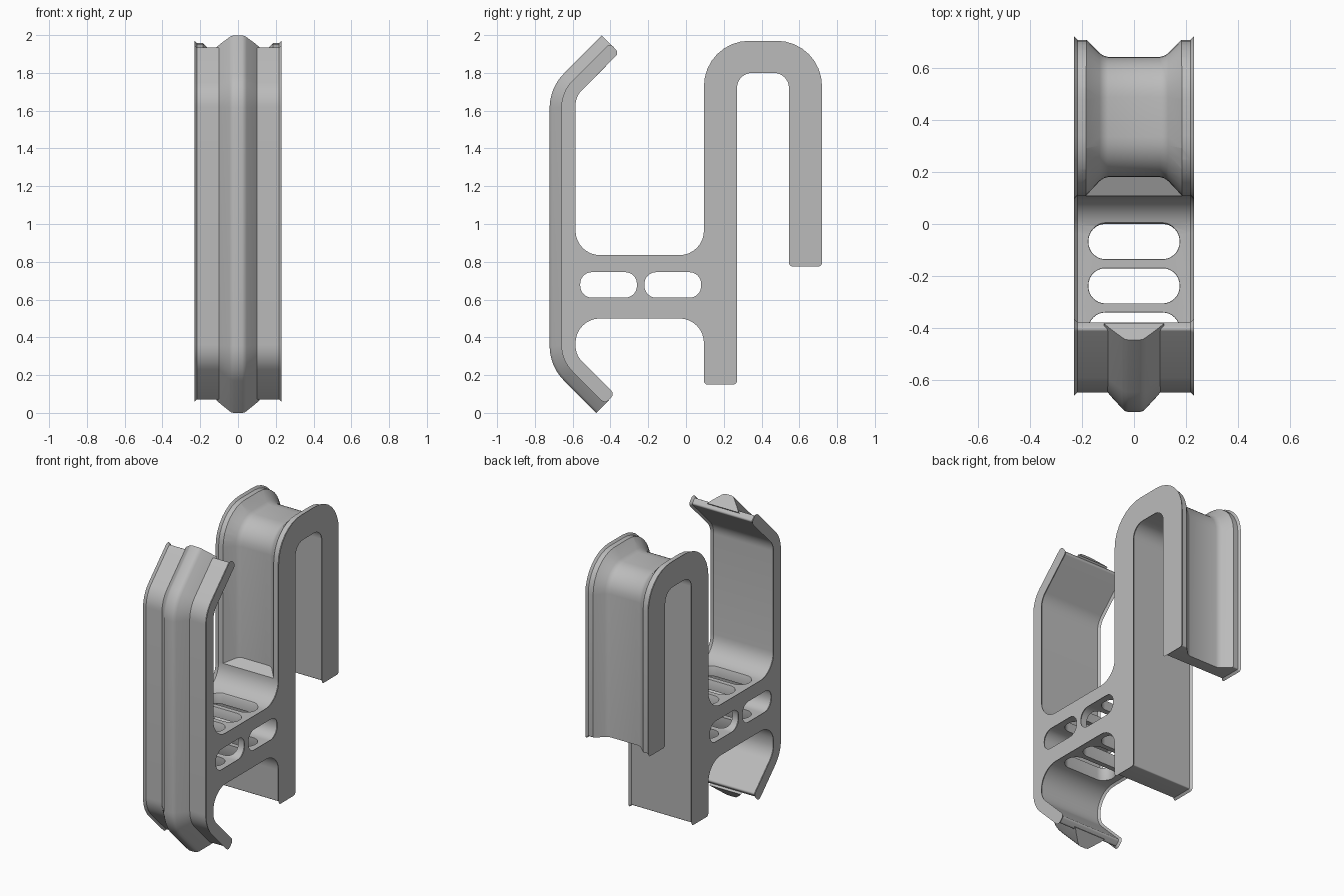
import bpy, bmesh, math
from mathutils import Vector

if "Cube" in bpy.data.objects:
    bpy.data.objects.remove(bpy.data.objects["Cube"])

grey = bpy.data.materials.new("plain grey")
grey.use_nodes = True
grey.diffuse_color = (0.5, 0.5, 0.5, 1)
grey.node_tree.nodes["Principled BSDF"].inputs["Base Color"].default_value = (0.5, 0.5, 0.5, 1)


def rounded(points, closed=True, segs=8):
    """Turn (a, b, radius) corners into a 2D outline with arcs."""
    out, n = [], len(points)
    for i, (a, b, r) in enumerate(points):
        p = Vector((a, b))
        if r == 0 or (not closed and i in (0, n - 1)):
            out.append(p)
            continue
        u = (Vector(points[i - 1][:2]) - p).normalized()
        v = (Vector(points[(i + 1) % n][:2]) - p).normalized()
        half = u.angle(v) / 2
        centre = p + (u + v).normalized() * (r / math.sin(half))
        start = p + u * (r / math.tan(half)) - centre
        end = p + v * (r / math.tan(half)) - centre
        sweep_angle = math.pi - 2 * half
        for k in range(segs + 1):
            t = k / segs
            out.append(centre + (start * math.sin((1 - t) * sweep_angle)
                                 + end * math.sin(t * sweep_angle)) / math.sin(sweep_angle))
    return out


def inset(loop, d):
    """Move a closed outline inwards by d."""
    n = len(loop)
    area = sum(loop[i - 1].cross(loop[i]) for i in range(n))
    s = d if area > 0 else -d
    out = []
    for i in range(n):
        e1 = (loop[i] - loop[i - 1]).normalized()
        e2 = (loop[(i + 1) % n] - loop[i]).normalized()
        n1, n2 = Vector((-e1.y, e1.x)), Vector((-e2.y, e2.x))
        out.append(loop[i] + (n1 + n2) * (s / (1 + n1.dot(n2))))
    return out


def finish(name, bm):
    bmesh.ops.recalc_face_normals(bm, faces=bm.faces[:])
    mesh = bpy.data.meshes.new(name)
    bm.to_mesh(mesh)
    bm.free()
    mesh.materials.append(grey)
    obj = bpy.data.objects.new(name, mesh)
    bpy.context.collection.objects.link(obj)
    return obj


def solid(name, loops, levels, place):
    """Extrude an outline (and holes after it) through (height, inset) levels."""
    bm = bmesh.new()
    caps = [[], []]
    for j, loop in enumerate(loops):
        sign = 1 if j == 0 else -1
        rings = [[bm.verts.new(place(p, h)) for p in inset(loop, sign * d)] for h, d in levels]
        n = len(loop)
        for r1, r2 in zip(rings, rings[1:]):
            for i in range(n):
                bm.faces.new((r1[i - 1], r1[i], r2[i], r2[i - 1]))
        for cap, ring in zip(caps, (rings[0], rings[-1])):
            cap += [bm.edges.get((ring[i - 1], ring[i])) for i in range(n)]
    for cap in caps:
        bmesh.ops.triangle_fill(bm, edges=cap, use_beauty=True)
    return finish(name, bm)


def strip(name, inner, outer, section):
    """Loft a symmetric (blend, half width) section between two matching paths."""
    bm = bmesh.new()
    rows = []
    for p, q in zip(inner, outer):
        right = [(w, p.lerp(q, t)) for t, w in section]
        row = right + [(-w, c) for w, c in reversed(right)]
        rows.append([bm.verts.new((x, c.x, c.y)) for x, c in row])
    for r1, r2 in zip(rows, rows[1:]):
        for i in range(len(r1)):
            bm.faces.new((r1[i - 1], r1[i], r2[i], r2[i - 1]))
    bm.faces.new(rows[0])
    bm.faces.new(rows[-1])
    return finish(name, bm)


def cut(obj, cutter):
    cutter.hide_render = True
    mod = obj.modifiers.new("cut", "BOOLEAN")
    mod.operation, mod.solver, mod.object = "DIFFERENCE", "EXACT", cutter
    bpy.context.view_layer.objects.active = obj
    bpy.ops.object.modifier_apply(modifier=mod.name)
    bpy.data.objects.remove(cutter)


def smooth(obj):
    bpy.ops.object.select_all(action="DESELECT")
    obj.select_set(True)
    bpy.context.view_layer.objects.active = obj
    bpy.ops.object.shade_smooth_by_angle(angle=math.radians(35))


# Side profile of the whole holder: front plate, bridge, leg and hook
profile = rounded([
    (-.355, 1.905, .025), (-.402, 1.958, .025), (-.66, 1.70, .2),
    (-.66, .278, .2), (-.43, .048, .025), (-.378, .10, .025),
    (-.585, .307, .12), (-.585, .5, .13), (.095, .5, .13),
    (.095, .15, .02), (.27, .15, .02), (.27, 1.8, .08),
    (.545, 1.8, .08), (.545, .775, .02), (.72, .775, .02),
    (.72, 1.97, .24), (.095, 1.97, .24), (.095, .835, .13),
    (-.585, .835, .13), (-.585, 1.675, .12)])


def slot(a, b, c, d, r):
    return rounded([(a, c, r), (b, c, r), (b, d, r), (a, d, r)])


# Two slots run sideways through the bridge
side_slots = [slot(y, y + .3, .61, .745, .062) for y in (-.56, -.22)]

# Rounded rim on both sides
half, rim = .23, .013
edge = [(half - rim * (1 - math.cos(math.radians(a))), rim * (1 - math.sin(math.radians(a))))
        for a in (90, 60, 30, 0)]
edge = [(half - rim + rim * math.cos(math.radians(a)), rim * (1 - math.sin(math.radians(90 - a))))
        for a in (90, 60, 30, 0)]
levels = [(-h, d) for h, d in reversed(edge)] + edge
body = solid("holder_body", [profile] + side_slots, levels,
             lambda p, h: (h, p.x, p.y))

# Flared groove around the outside of the hook
groove_floor = rounded([(.18, 1.0, 0), (.18, 1.885, .155), (.642, 1.885, .155), (.642, .7, 0)], False)
groove_mouth = rounded([(.075, .951, 0), (.075, 1.99, .26), (.74, 1.99, .26), (.74, .7, 0)], False)
cut(body, strip("groove_cutter", groove_floor, groove_mouth,
                [(0, .10), (.05, .118), (.15, .132), (.81, .197), (1, .221)]))

# Three slots drop through the bridge, with chamfered mouths
for y in (-.135, -.305, -.475):
    cut(body, solid("slot_cutter", [slot(-.175, .175, y, y + .135, .065)],
                    [(.45, -.04), (.515, 0), (.82, 0), (.885, -.04)],
                    lambda p, h: (p.x, p.y, h)))
smooth(body)

# Raised rib down the middle of the front plate
rib_root = rounded([(-.3825, 1.9355, 0), (-.63, 1.688, .17), (-.63, .29, .17), (-.4075, .0675, 0)], False)
rib_crest = rounded([(-.445, 1.998, 0), (-.722, 1.721, .26), (-.722, .247, .26), (-.475, 0, 0)], False)
smooth(strip("front_rib", rib_root, rib_crest,
             [(0, .115), (.33, .09), (.85, .046), (.96, .035), (1, .022)]))
